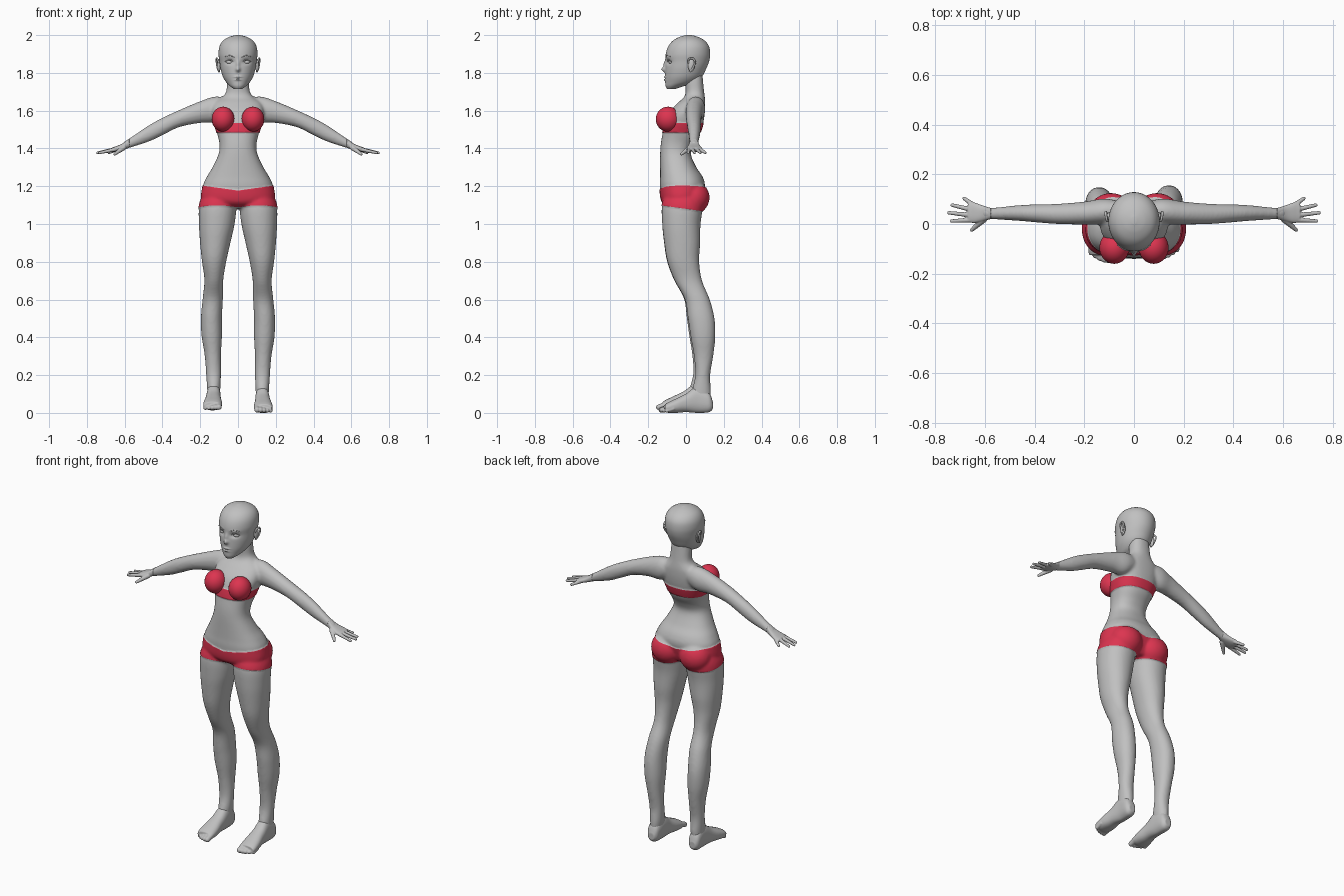
import bpy, bmesh, math
from mathutils import Vector, Matrix

cube = bpy.data.objects.get("Cube")
if cube:
    bpy.data.objects.remove(cube, do_unlink=True)


def material(name, colour):
    mat = bpy.data.materials.new(name)
    mat.use_nodes = True
    mat.diffuse_color = colour
    mat.node_tree.nodes["Principled BSDF"].inputs["Base Color"].default_value = colour
    return mat


SKIN = material("matte grey", (0.53, 0.53, 0.53, 1))
CLOTH = material("crimson cloth", (0.72, 0.035, 0.08, 1))


def spline(rows, steps):
    """Smoothly interpolate rows of numbers."""
    out = []
    for i in range(len(rows) - 1):
        p0, p1 = rows[max(i - 1, 0)], rows[i]
        p2, p3 = rows[i + 1], rows[min(i + 2, len(rows) - 1)]
        for k in range(steps):
            t = k / steps
            out.append([b + t / 2 * (c - a + t * (2*a - 5*b + 4*c - d + t * (3*(b - c) + d - a)))
                        for a, b, c, d in zip(p0, p1, p2, p3)])
    out.append(list(rows[-1]))
    return out


def loft(bm, rows, axis="z", power=2.0, sides=40, steps=6):
    """Closed tube; each row is position, low/high of first and second cross axis."""
    rings = []
    for pos, a0, a1, b0, b1 in spline(rows, steps):
        ring = []
        for k in range(sides):
            angle = math.tau * k / sides
            c, s = (math.copysign(abs(f) ** (2 / power), f)
                    for f in (math.cos(angle), math.sin(angle)))
            a = (a0 + a1) / 2 + (a1 - a0) / 2 * c
            b = (b0 + b1) / 2 + (b1 - b0) / 2 * s
            co = {"x": (pos, a, b), "y": (a, pos, b), "z": (a, b, pos)}[axis]
            ring.append(bm.verts.new(co))
        rings.append(ring)
    for lower, upper in zip(rings, rings[1:]):
        for k in range(sides):
            j = (k + 1) % sides
            bm.faces.new((lower[k], lower[j], upper[j], upper[k]))
    bm.faces.new(rings[0])
    bm.faces.new(rings[-1])
    return [v for ring in rings for v in ring]


def ellipsoid(bm, centre, radii, u=32, v=16):
    matrix = Matrix.Translation(centre) @ Matrix.Diagonal((*radii, 1))
    return bmesh.ops.create_uvsphere(bm, u_segments=u, v_segments=v, radius=1, matrix=matrix)["verts"]


def digit(bm, base, tip, r0, r1, count=14):
    """Tapered finger or toe."""
    verts = []
    for i in range(count):
        t = i / (count - 1)
        r = r0 + (r1 - r0) * t
        verts += ellipsoid(bm, Vector(base).lerp(Vector(tip), t), (r, r, r), 14, 8)
    return verts


def place(verts, side):
    """Mirror to a side; the right leg stands slightly forward and raised."""
    for v in verts:
        v.co.x *= side
        if side < 0:
            lift = min(max(1 - v.co.z, 0), 1)
            v.co.y -= 0.013 * lift
            v.co.z += 0.014 * lift


def finish(name, bm, mat=SKIN):
    bmesh.ops.recalc_face_normals(bm, faces=bm.faces)
    mesh = bpy.data.meshes.new(name)
    bm.to_mesh(mesh)
    bm.free()
    obj = bpy.data.objects.new(name, mesh)
    bpy.context.collection.objects.link(obj)
    mesh.materials.append(mat)
    for poly in mesh.polygons:
        poly.use_smooth = True
    return obj


def fuse(obj, voxel, iterations):
    """Blend overlapping parts into one skin."""
    remesh = obj.modifiers.new("fuse", "REMESH")
    remesh.mode = "VOXEL"
    remesh.voxel_size = voxel
    remesh.use_smooth_shade = True
    smooth = obj.modifiers.new("relax", "SMOOTH")
    smooth.factor = 0.5
    smooth.iterations = iterations
    graph = bpy.context.evaluated_depsgraph_get()
    mesh = bpy.data.meshes.new_from_object(obj.evaluated_get(graph))
    obj.modifiers.clear()
    obj.data = mesh
    mesh.materials.clear()
    mesh.materials.append(SKIN)
    for poly in mesh.polygons:
        poly.use_smooth = True
        poly.material_index = 0


def strand(name, points, depth):
    """Thin rounded strip along a path."""
    curve = bpy.data.curves.new(name, "CURVE")
    curve.dimensions = "3D"
    curve.bevel_depth = depth
    curve.use_fill_caps = True
    line = curve.splines.new("POLY")
    path = spline(points, 5)
    line.points.add(len(path) - 1)
    for point, co in zip(line.points, path):
        point.co = (*co, 1)
    curve.materials.append(SKIN)
    bpy.context.collection.objects.link(bpy.data.objects.new(name, curve))


# Torso and neck: height, half width, front, back
torso = [(1.085, .09, -.08, .06), (1.12, .185, -.128, .08), (1.2, .186, -.138, .1),
         (1.25, .165, -.137, .088), (1.3, .135, -.137, .055), (1.37, .103, -.137, .026),
         (1.42, .098, -.134, .04), (1.47, .108, -.126, .07), (1.53, .126, -.114, .09),
         (1.59, .138, -.09, .1), (1.64, .125, -.045, .102), (1.67, .085, -.012, .1),
         (1.7, .063, -.002, .096), (1.76, .057, -.005, .09), (1.82, .05, 0, .085)]
# Leg: height, inner, outer, front, back
leg = [(1.17, .02, .175, -.1, .08), (1.1, .008, .205, -.127, .09), (1.0, .018, .207, -.126, .077),
       (.9, .04, .201, -.115, .075), (.8, .062, .191, -.098, .07), (.7, .078, .178, -.06, .085),
       (.6, .08, .187, -.006, .126), (.5, .085, .196, .01, .151), (.4, .085, .193, .025, .155),
       (.3, .09, .177, .042, .144), (.2, .09, .169, .049, .128), (.12, .093, .164, .032, .132),
       (.07, .1, .16, .03, .13)]
# Arm: distance out, front, back, bottom, top
arm = [(.05, .015, .09, 1.58, 1.665), (.12, 0, .102, 1.54, 1.675), (.2, -.002, .09, 1.535, 1.65),
       (.31, 0, .081, 1.513, 1.604), (.4, .007, .079, 1.47, 1.562), (.47, .013, .075, 1.437, 1.524),
       (.57, .019, .065, 1.404, 1.457), (.61, .02, .066, 1.392, 1.43)]

bm = bmesh.new()
loft(bm, [(z, -w, w, f, b) for z, w, f, b in torso], power=2.3)
for side in (1, -1):
    place(loft(bm, leg, power=2.1), side)
    place(loft(bm, arm, "x"), side)
    place(ellipsoid(bm, (.092, .04, 1.14), (.09, .082, .085)), side)
body = finish("body", bm)
fuse(body, 0.008, 6)

# Briefs and chest band: cut clean borders, colour the bands and thicken them slightly
bm = bmesh.new()
bm.from_mesh(body.data)
borders = [((0, 0, 1.177), (s * .14, 0, 1)) for s in (1, -1)]
borders += [((0, 0, 1.08), (0, .14, 1)), ((0, 0, 1.485), (0, 0, 1)), ((0, 0, 1.535), (0, 0, 1))]
for point, normal in borders:
    bmesh.ops.bisect_plane(bm, geom=bm.verts[:] + bm.edges[:] + bm.faces[:], dist=1e-5,
                           plane_co=point, plane_no=normal)
bm.normal_update()
cloth_verts = set()
for face in bm.faces:
    x, y, z = face.calc_center_median()
    briefs = 1.08 - .14 * y < z < 1.177 + .14 * abs(x)
    band = 1.485 < z < 1.535 and abs(x) < .16
    if briefs or band:
        face.material_index = 1
        cloth_verts.update(face.verts)
for vert, shift in [(v, v.normal * 0.003) for v in cloth_verts]:
    vert.co += shift
bm.to_mesh(body.data)
bm.free()
body.data.materials.append(CLOTH)

# Hands and feet
palm = [(.575, .02, .064, 1.404, 1.453), (.61, .011, .075, 1.392, 1.427),
        (.645, .004, .087, 1.383, 1.412), (.668, .01, .083, 1.382, 1.404)]
fingers = [((.655, .016), (.733, .012)), ((.66, .036), (.744, .045)),
           ((.655, .058), (.731, .076)), ((.645, .076), (.683, .103))]
foot = [(.142, .112, .15, .02, .06), (.12, .097, .165, .003, .11), (.06, .092, .166, 0, .14),
        (0, .09, .172, .004, .102), (-.05, .085, .181, 0, .077), (-.09, .085, .184, 0, .058),
        (-.112, .09, .18, .005, .045)]
for side, label in ((1, "left"), (-1, "right")):
    bm = bmesh.new()
    verts = loft(bm, palm, "x", power=2.4)
    for base, tip in fingers:
        verts += digit(bm, (*base, 1.394), (*tip, 1.377), .0105, .0075)
    verts += digit(bm, (.605, .018, 1.404), (.652, -.024, 1.37), .014, .008)
    place(verts, side)
    fuse(finish(label + "_hand", bm), 0.003, 3)

    bm = bmesh.new()
    verts = loft(bm, foot, "y", power=2.3)
    for i in range(5):
        x, r = .101 + .018 * i, .0165 - .0014 * i
        tip = -.131 + .003 * i * i * .6
        verts += digit(bm, (x, tip + .035, r + .012), (x, tip, r), r, r * .9, 8)
    place(verts, side)
    fuse(finish(label + "_foot", bm), 0.0035, 3)

# Head: height, half width, front, back
skull = [(1.715, .022, -.1, -.055), (1.73, .042, -.108, -.01), (1.75, .062, -.11, .05),
         (1.78, .08, -.111, .085), (1.82, .092, -.11, .106), (1.86, .098, -.108, .122),
         (1.9, .103, -.107, .128), (1.94, .098, -.094, .122), (1.97, .08, -.07, .1),
         (1.99, .048, -.035, .065), (2.0, .01, 0, .03)]
# Face relief: side offset, height, outward push, spread across, spread up
relief = [(0, 1.818, .019, .011, .012), (0, 1.845, .01, .009, .022), (.043, 1.858, -.012, .02, .012),
          (0, 1.778, .007, .018, .005), (0, 1.764, .007, .015, .005), (0, 1.771, -.004, .02, .002),
          (.045, 1.885, .003, .022, .007)]
bm = bmesh.new()
for v in loft(bm, [(z, -w, w, f, b) for z, w, f, b in skull], sides=112, steps=10):
    x, y, z = v.co
    if y < -.02:
        for cx, cz, push, sx, sz in relief:
            v.co.y -= push * math.exp(-((abs(x) - cx) / sx) ** 2 - ((z - cz) / sz) ** 2)
finish("head", bm)

# Chest cups, eyes, brows and ears
for side, label in ((1, "left"), (-1, "right")):
    bm = bmesh.new()
    ellipsoid(bm, (side * .079, -.095, 1.555), (.06, .065, .066), 48, 24)
    finish(label + "_cup", bm, CLOTH)

    bm = bmesh.new()
    ellipsoid(bm, (side * .043, -.078, 1.857), (.02, .014, .011))
    finish(label + "_eye", bm)
    strand(label + "_upper_lid", [(side * .022, -.095, 1.853), (side * .034, -.096, 1.867),
                                  (side * .05, -.091, 1.868), (side * .067, -.078, 1.86)], .002)
    strand(label + "_brow", [(side * .02, -.107, 1.881), (side * .042, -.102, 1.892),
                             (side * .068, -.083, 1.886)], .002)

    bm = bmesh.new()
    ellipsoid(bm, (side * .101, .028, 1.84), (.01, .018, .034))
    finish(label + "_ear", bm)
    strand(label + "_ear_rim", [(side * .102, .012, 1.85), (side * .109, .015, 1.872),
                                (side * .113, .036, 1.876), (side * .113, .048, 1.856),
                                (side * .108, .036, 1.826), (side * .1, .02, 1.806)], .005)
